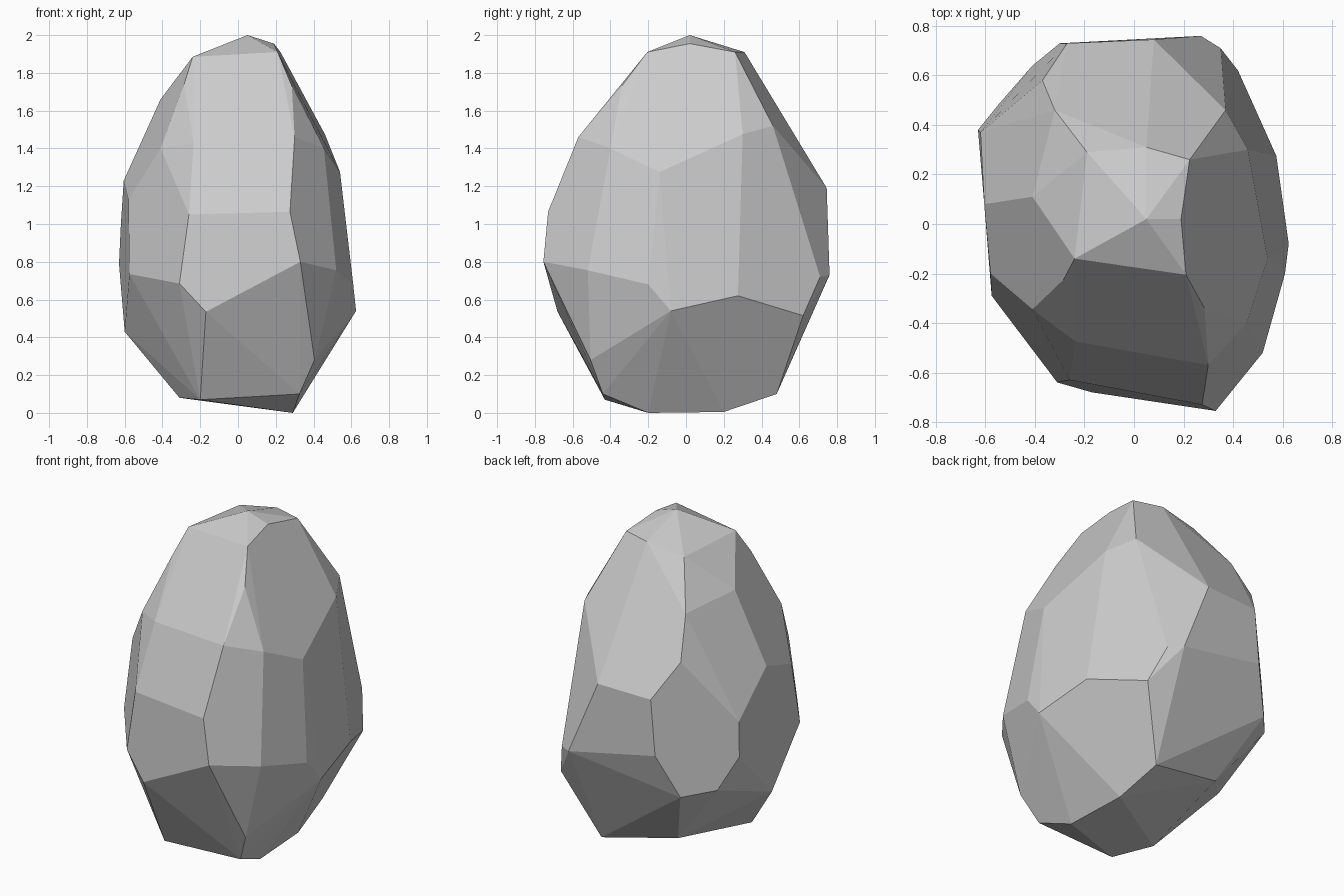
import bpy, bmesh, math

# Corner points of the cut stone, from crown to foot
CORNERS = [
    # crown
    (.05, .02, 2), (.19, .02, 1.955), (.21, -.205, 1.91), (-.24, -.14, 1.885),
    (.225, .26, 1.91), (.05, .31, 1.91), (-.19, .29, 1.87), (-.285, -.225, 1.74),
    (.285, -.34, 1.73), (-.41, .11, 1.66), (-.32, .46, 1.62),
    # shoulders
    (.37, .46, 1.52), (.46, .3, 1.475), (.3, -.57, 1.46), (-.235, -.475, 1.43),
    (.455, -.4, 1.4), (-.41, -.345, 1.4), (-.37, .58, 1.38), (.54, -.14, 1.275),
    (-.605, .08, 1.23), (.08, .745, 1.19), (-.27, .73, 1.18), (-.58, -.2, 1.13),
    (-.26, -.63, 1.05), (.275, -.73, 1.065), (-.62, .37, 1),
    # waist
    (.33, -.755, .8), (-.63, .38, .79), (-.3, .73, .84), (.52, -.52, .755),
    (.27, .76, .73), (.35, .71, .72), (-.575, -.29, .735), (-.31, -.64, .685),
    (.61, -.2, .68), (.575, .275, .62), (.625, -.08, .54), (-.17, -.68, .535),
    (.42, .62, .515), (-.41, .64, .58), (-.55, .48, .6), (-.6, .02, .43),
    # foot
    (.405, -.505, .28), (-.31, -.2, .08), (-.2, -.43, .07), (.325, -.44, .1),
    (.29, -.2, 0), (.27, .2, .005), (.24, .48, .1), (-.24, .42, .2),
]

# Stone body: convex shell, with nearly coplanar triangles merged into facets
bm = bmesh.new()
for p in CORNERS:
    bm.verts.new(p)
bmesh.ops.convex_hull(bm, input=bm.verts[:])
loose = [v for v in bm.verts if not v.link_faces]
bmesh.ops.delete(bm, geom=loose, context='VERTS')
bmesh.ops.dissolve_limit(bm, angle_limit=math.radians(5),
                         verts=bm.verts[:], edges=bm.edges[:])
bmesh.ops.recalc_face_normals(bm, faces=bm.faces[:])
mesh = bpy.data.meshes.new("faceted_stone")
bm.to_mesh(mesh)
bm.free()
bpy.context.collection.objects.link(bpy.data.objects.new("faceted_stone", mesh))
